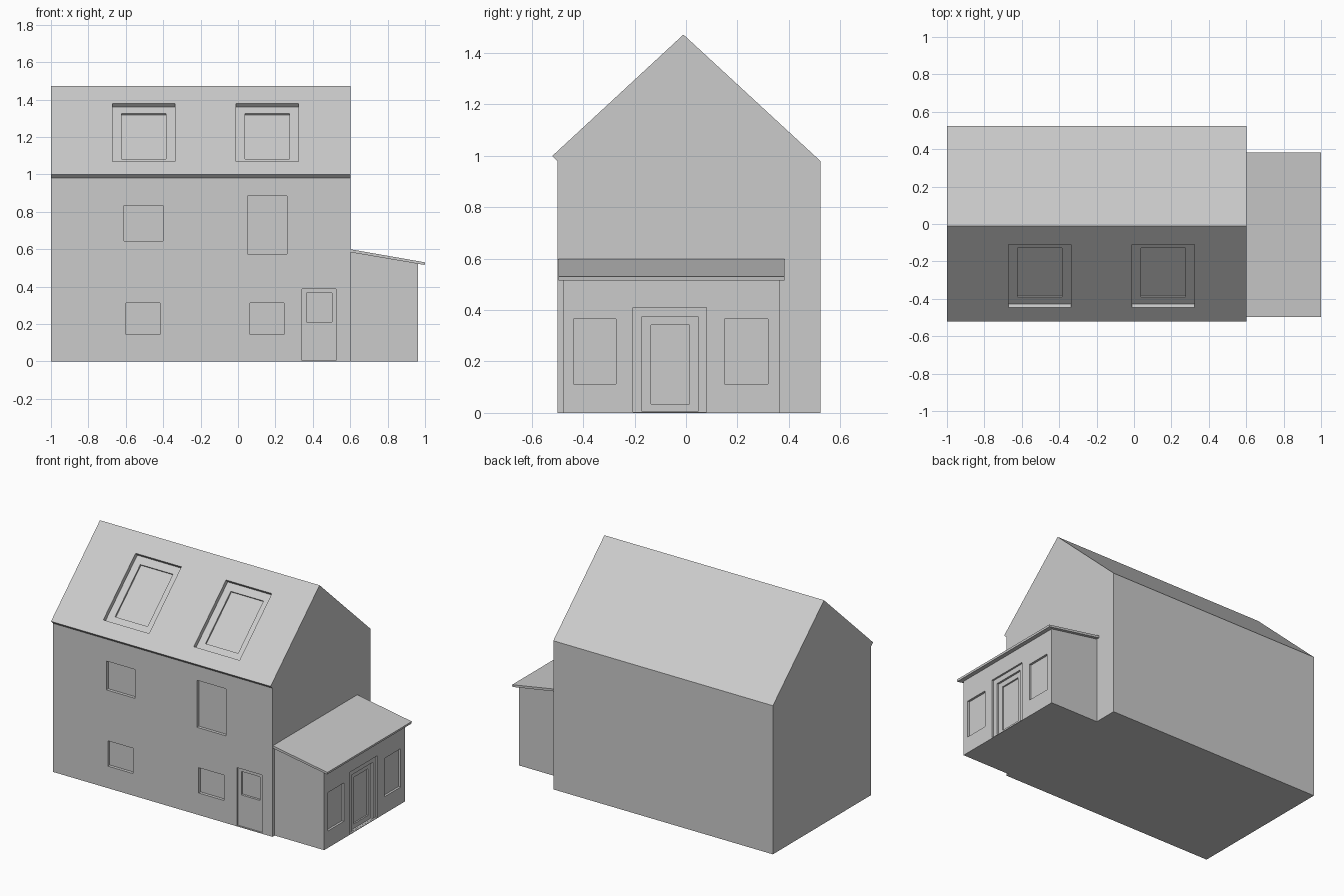
import bpy, bmesh
from mathutils import Vector, Matrix

if "Cube" in bpy.data.objects:
    bpy.data.objects.remove(bpy.data.objects["Cube"])


def prism(name, profile, extrude):
    """Closed solid: a planar profile swept along a vector."""
    bm = bmesh.new()
    face = bm.faces.new([bm.verts.new(p) for p in profile])
    res = bmesh.ops.extrude_face_region(bm, geom=[face], use_keep_orig=True)
    verts = [g for g in res["geom"] if isinstance(g, bmesh.types.BMVert)]
    bmesh.ops.translate(bm, verts=verts, vec=Vector(extrude))
    bmesh.ops.recalc_face_normals(bm, faces=bm.faces)
    me = bpy.data.meshes.new(name)
    bm.to_mesh(me)
    bm.free()
    ob = bpy.data.objects.new(name, me)
    bpy.context.collection.objects.link(ob)
    return ob


def wall_frame(origin, u, v):
    """Matrix whose local x, y lie in a wall and local z points outward."""
    u, v = Vector(u).normalized(), Vector(v).normalized()
    m = Matrix((u, v, u.cross(v))).transposed().to_4x4()
    m.translation = Vector(origin)
    return m


def recess(target, frame, u0, u1, v0, v1, depth):
    """Cut a rectangular recess into a wall."""
    corners = [(u0, v0), (u1, v0), (u1, v1), (u0, v1)]
    profile = [frame @ Vector((a, b, -depth)) for a, b in corners]
    out = frame.to_3x3() @ Vector((0, 0, depth + 0.05))
    cutter = prism("cutter", profile, out)
    cutter.hide_render = True
    mod = target.modifiers.new("recess", "BOOLEAN")
    mod.operation, mod.solver, mod.object = "DIFFERENCE", "EXACT", cutter
    bpy.context.view_layer.objects.active = target
    bpy.ops.object.modifier_apply(modifier=mod.name)
    bpy.data.objects.remove(cutter)


# main house with gable roof and small front eave
gable = [(-0.5, 0), (0.523, 0), (0.523, 0.98), (-0.01, 1.472), (-0.52, 1.0), (-0.5, 0.98)]
house = prism("house", [(-1, y, z) for y, z in gable], (1.602, 0, 0))

# front windows and front door with its pane
front = wall_frame((0, -0.5, 0), (1, 0, 0), (0, 0, 1))
for u0, u1, v0, v1, d in [
    (-0.61, -0.40, 0.645, 0.835, 0.02),
    (0.05, 0.263, 0.575, 0.885, 0.02),
    (-0.60, -0.417, 0.145, 0.312, 0.02),
    (0.063, 0.247, 0.145, 0.312, 0.02),
    (0.343, 0.525, 0.004, 0.387, 0.01),
    (0.367, 0.503, 0.21, 0.365, 0.025),
]:
    recess(house, front, u0, u1, v0, v1, d)

# stepped roof windows
roof = wall_frame((0, -0.52, 1.0), (1, 0, 0), (0, 0.51, 0.472))
for x in (-0.504, 0.156):
    recess(house, roof, x - 0.167, x + 0.167, 0.102, 0.560, 0.027)
    recess(house, roof, x - 0.119, x + 0.119, 0.150, 0.509, 0.038)

# side extension
ext = [(0.6, 0), (0.963, 0), (0.963, 0.525), (0.6, 0.59)]
extension = prism("extension", [(x, -0.477, z) for x, z in ext], (0, 0.84, 0))

# extension windows and stepped doorway
side = wall_frame((0.963, 0, 0), (0, 1, 0), (0, 0, 1))
for u0, u1, v0, v1, d in [
    (-0.437, -0.272, 0.112, 0.365, 0.015),
    (0.15, 0.32, 0.112, 0.365, 0.015),
    (-0.207, 0.08, 0.004, 0.411, 0.012),
    (-0.172, 0.046, 0.005, 0.376, 0.025),
    (-0.137, 0.014, 0.035, 0.342, 0.035),
]:
    recess(extension, side, u0, u1, v0, v1, d)

# lean-to roof slab
slab = [(0.6, 0.584), (0.998, 0.516), (1.0, 0.53), (0.6, 0.6)]
prism("extension_roof", [(x, -0.497, z) for x, z in slab], (0, 0.88, 0))
